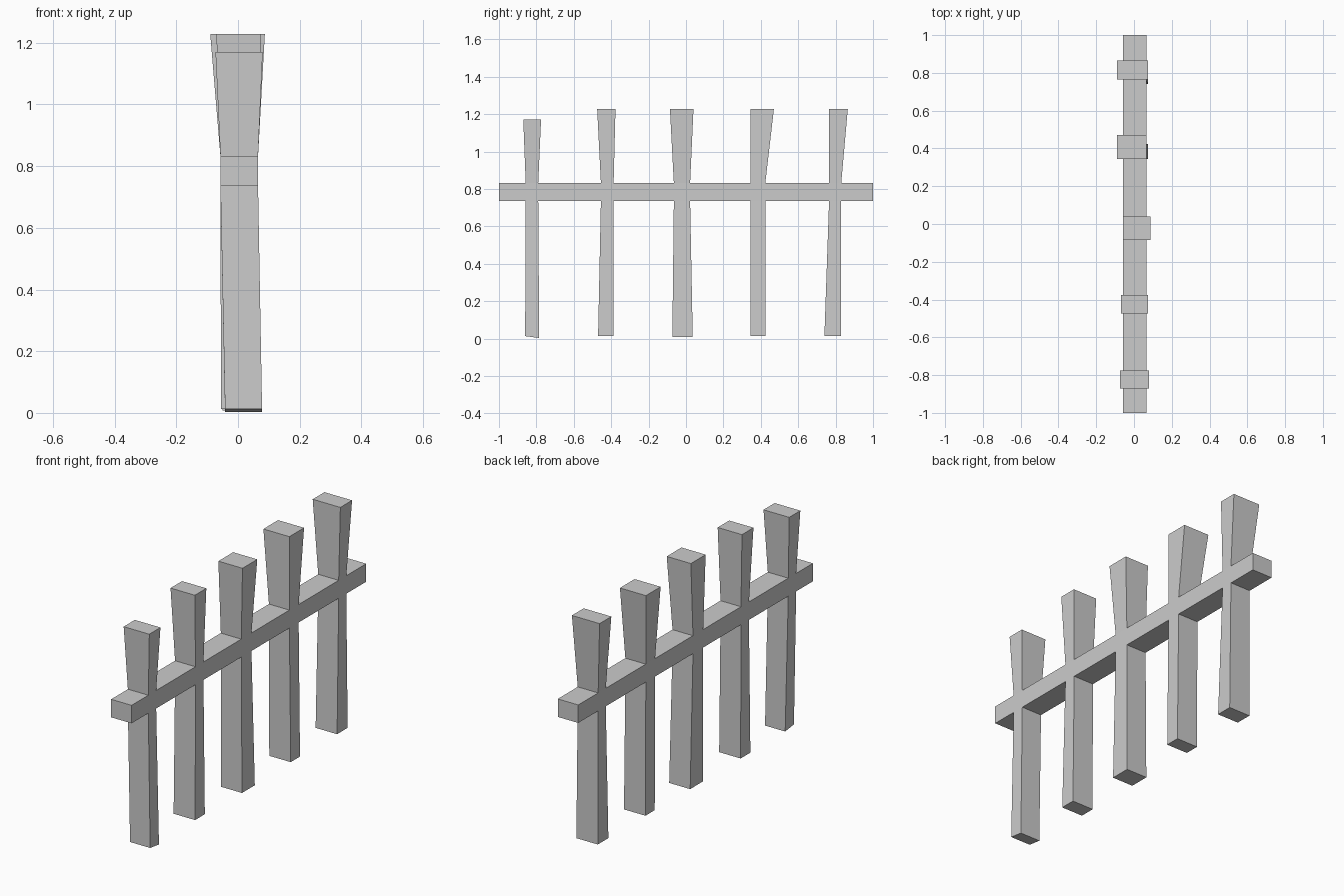
import bpy, bmesh

if "Cube" in bpy.data.objects:
    bpy.data.objects.remove(bpy.data.objects["Cube"])

X0, X1 = -0.057, 0.065      # rail thickness
Z0, Z1 = 0.735, 0.832       # rail height

# Per post: y span at rail, top (x0, x1, y0, y1, z), foot (x0, x1, y0, y1, z front, z back)
POSTS = [
    ((-0.857, -0.79), (-0.073, 0.08, -0.87, -0.775, 1.17), (-0.042, 0.078, -0.86, -0.785, 0.013, 0.003)),
    ((-0.455, -0.387), (-0.07, 0.075, -0.475, -0.377, 1.228), (-0.055, 0.073, -0.47, -0.387, 0.013, 0.013)),
    ((-0.065, 0.022), (-0.057, 0.087, -0.086, 0.04, 1.228), (-0.05, 0.075, -0.073, 0.036, 0.008, 0.008)),
    ((0.345, 0.424), (-0.09, 0.065, 0.345, 0.47, 1.228), (-0.055, 0.073, 0.345, 0.424, 0.014, 0.014)),
    ((0.765, 0.83), (-0.09, 0.075, 0.765, 0.865, 1.228), (-0.055, 0.073, 0.74, 0.83, 0.014, 0.014)),
]

bm = bmesh.new()


def ring(y):
    return [bm.verts.new(c) for c in ((X0, y, Z0), (X1, y, Z0), (X1, y, Z1), (X0, y, Z1))]


def column(base, end):
    """Join a quad on the rail to the end quad and cap it."""
    for i in range(4):
        j = (i + 1) % 4
        bm.faces.new((base[i], base[j], end[j], end[i]))
    bm.faces.new(end)


def quad(x0, x1, y0, y1, za, zb):
    return [bm.verts.new(c) for c in ((x0, y0, za), (x1, y0, za), (x1, y1, zb), (x0, y1, zb))]


# Rail: cross-sections along y, open above and below where the posts pass
ys = [-1.0] + [y for p in POSTS for y in p[0]] + [1.0]
rings = [ring(y) for y in ys]
bm.faces.new(rings[0])
bm.faces.new(rings[-1])
for k in range(len(rings) - 1):
    a, b = rings[k], rings[k + 1]
    for i in range(4):
        if k % 2 and i in (0, 2):
            continue
        j = (i + 1) % 4
        bm.faces.new((a[i], a[j], b[j], b[i]))

# Posts: flared heads above the rail, legs below
for n, (_, top, foot) in enumerate(POSTS):
    a, b = rings[2 * n + 1], rings[2 * n + 2]
    column((a[3], a[2], b[2], b[3]), quad(*top, top[4]))
    column((a[0], a[1], b[1], b[0]), quad(*foot))

bmesh.ops.recalc_face_normals(bm, faces=bm.faces)
mesh = bpy.data.meshes.new("picket_fence")
bm.to_mesh(mesh)
bm.free()
bpy.context.collection.objects.link(bpy.data.objects.new("picket_fence", mesh))
